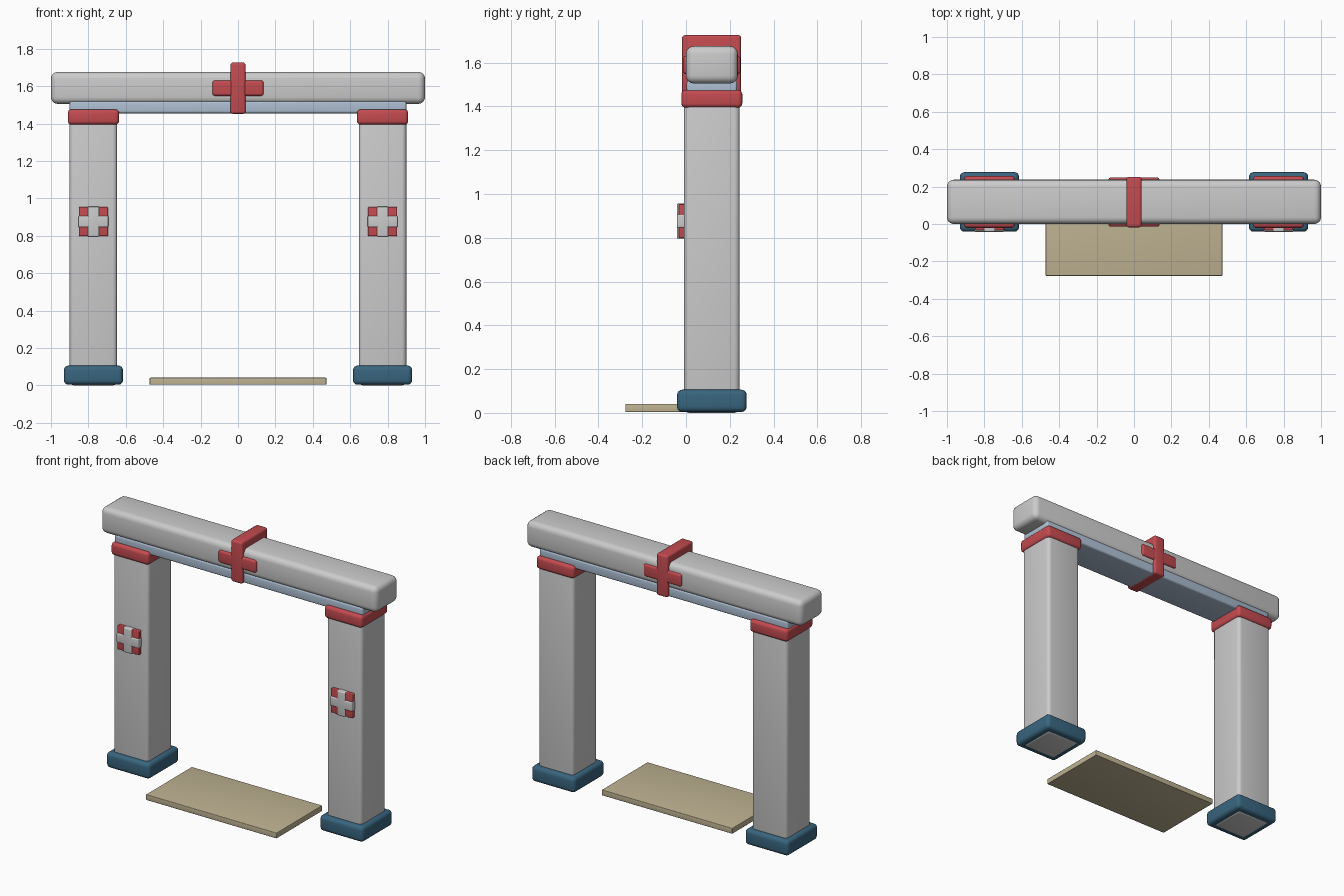
import bpy
import math

if "Cube" in bpy.data.objects:
    bpy.data.objects.remove(bpy.data.objects["Cube"])


def material(name, rgb):
    m = bpy.data.materials.new(name)
    m.diffuse_color = (*rgb, 1)
    m.use_nodes = True
    m.node_tree.nodes["Principled BSDF"].inputs["Base Color"].default_value = m.diffuse_color
    return m


RED = material("red", (0.55, 0.07, 0.08))
BLUE = material("dark_blue", (0.04, 0.13, 0.21))
PALE = material("pale_blue", (0.42, 0.52, 0.65))
SAND = material("sand", (0.52, 0.45, 0.29))


def box(name, x, y, z, bevel, mat=None):
    """Rounded box spanning the given (min, max) ranges."""
    spans = (x, y, z)
    bpy.ops.mesh.primitive_cube_add(size=1, location=[(a + b) / 2 for a, b in spans])
    ob = bpy.context.object
    ob.name = name
    ob.scale = [b - a for a, b in spans]
    bpy.ops.object.transform_apply(location=False, rotation=False, scale=True)
    mod = ob.modifiers.new("Round", 'BEVEL')
    mod.width = bevel
    mod.segments = 4
    bpy.ops.object.modifier_apply(modifier=mod.name)
    bpy.ops.object.shade_smooth_by_angle(angle=math.radians(35))
    if mat:
        ob.data.materials.append(mat)
    return ob


# Top beam and the pale lintel under it
box("top_beam", (-1, 1), (0, 0.237), (1.505, 1.676), 0.036)
box("lintel", (-0.9, 0.9), (0.003, 0.234), (1.455, 1.52), 0.012, PALE)

# Red cross wrapped around the beam
box("cross_vertical", (-0.041, 0.041), (-0.018, 0.252), (1.452, 1.726), 0.014, RED)
box("cross_horizontal", (-0.137, 0.137), (-0.014, 0.249), (1.548, 1.63), 0.014, RED)

# Pillars with base, capital and front badge
for side, s in (("left", -1), ("right", 1)):
    cx, cy = 0.773 * s, 0.118

    def around(c, h):
        return (c - h, c + h)

    box(side + "_pillar", around(cx, 0.127), around(cy, 0.127), (0, 1.42), 0.024)
    box(side + "_base", around(cx, 0.158), around(cy, 0.159), (0.004, 0.106), 0.024, BLUE)
    box(side + "_capital", around(cx, 0.137), around(cy, 0.139), (1.394, 1.476), 0.02, RED)
    box(side + "_badge", around(cx, 0.078), (-0.034, 0.01), around(0.876, 0.078), 0.005, RED)
    box(side + "_badge_upright", around(cx, 0.03), (-0.042, 0.01), around(0.876, 0.08), 0.006)
    box(side + "_badge_bar", around(cx, 0.08), (-0.042, 0.01), around(0.876, 0.03), 0.006)

# Floor mat
box("floor_mat", (-0.473, 0.473), (-0.277, 0.197), (0.004, 0.041), 0.004, SAND)
